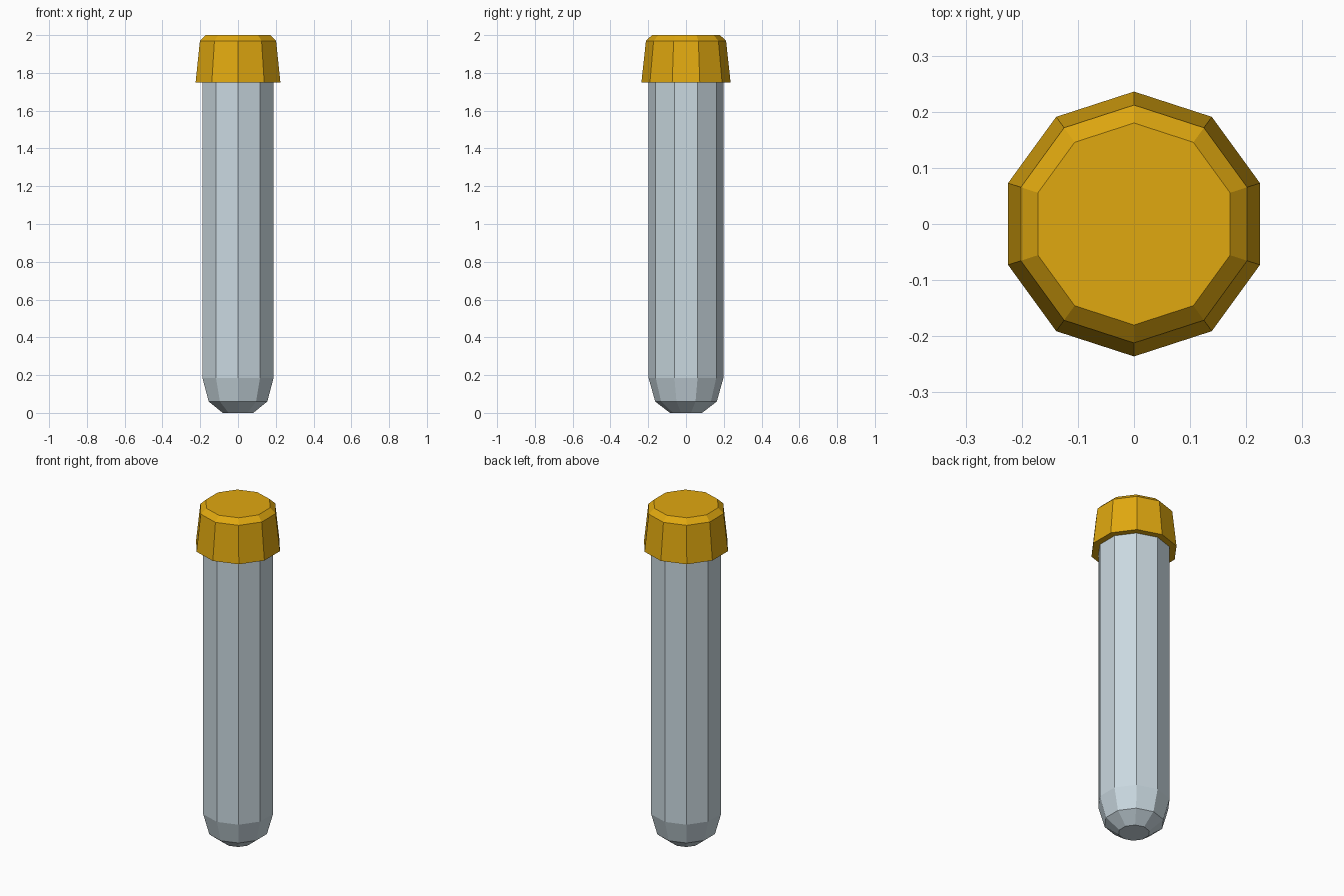
import bpy, bmesh, math

if "Cube" in bpy.data.objects:
    bpy.data.objects.remove(bpy.data.objects["Cube"])

SIDES = 10


def material(name, color):
    m = bpy.data.materials.new(name)
    m.diffuse_color = (*color, 1.0)
    m.use_nodes = True
    m.node_tree.nodes["Principled BSDF"].inputs["Base Color"].default_value = m.diffuse_color
    return m


def lathe(name, profile, mat):
    """Closed faceted solid from (radius, z) rings, listed bottom to top."""
    bm = bmesh.new()
    rings = []
    for r, z in profile:
        angles = [math.pi / 2 + math.tau * i / SIDES for i in range(SIDES)]
        rings.append([bm.verts.new((r * math.cos(a), r * math.sin(a), z)) for a in angles])
    for low, high in zip(rings, rings[1:]):
        for i in range(SIDES):
            j = (i + 1) % SIDES
            bm.faces.new((low[i], low[j], high[j], high[i]))
    bm.faces.new(rings[0][::-1])
    bm.faces.new(rings[-1])
    bmesh.ops.recalc_face_normals(bm, faces=bm.faces)
    mesh = bpy.data.meshes.new(name)
    bm.to_mesh(mesh)
    bm.free()
    mesh.materials.append(mat)
    obj = bpy.data.objects.new(name, mesh)
    bpy.context.collection.objects.link(obj)
    return obj


glass = material("pale blue grey", (0.59, 0.69, 0.745))
yellow = material("golden yellow", (0.745, 0.392, 0.005))

# Tube with a rounded lower end, running slightly up into the cap
lathe("tube", [(0.085, 0.0), (0.163, 0.06), (0.198, 0.185), (0.198, 1.80)], glass)

# Flared cap with a bevelled top
lathe("cap", [(0.236, 1.75), (0.212, 1.97), (0.18, 2.0)], yellow)
